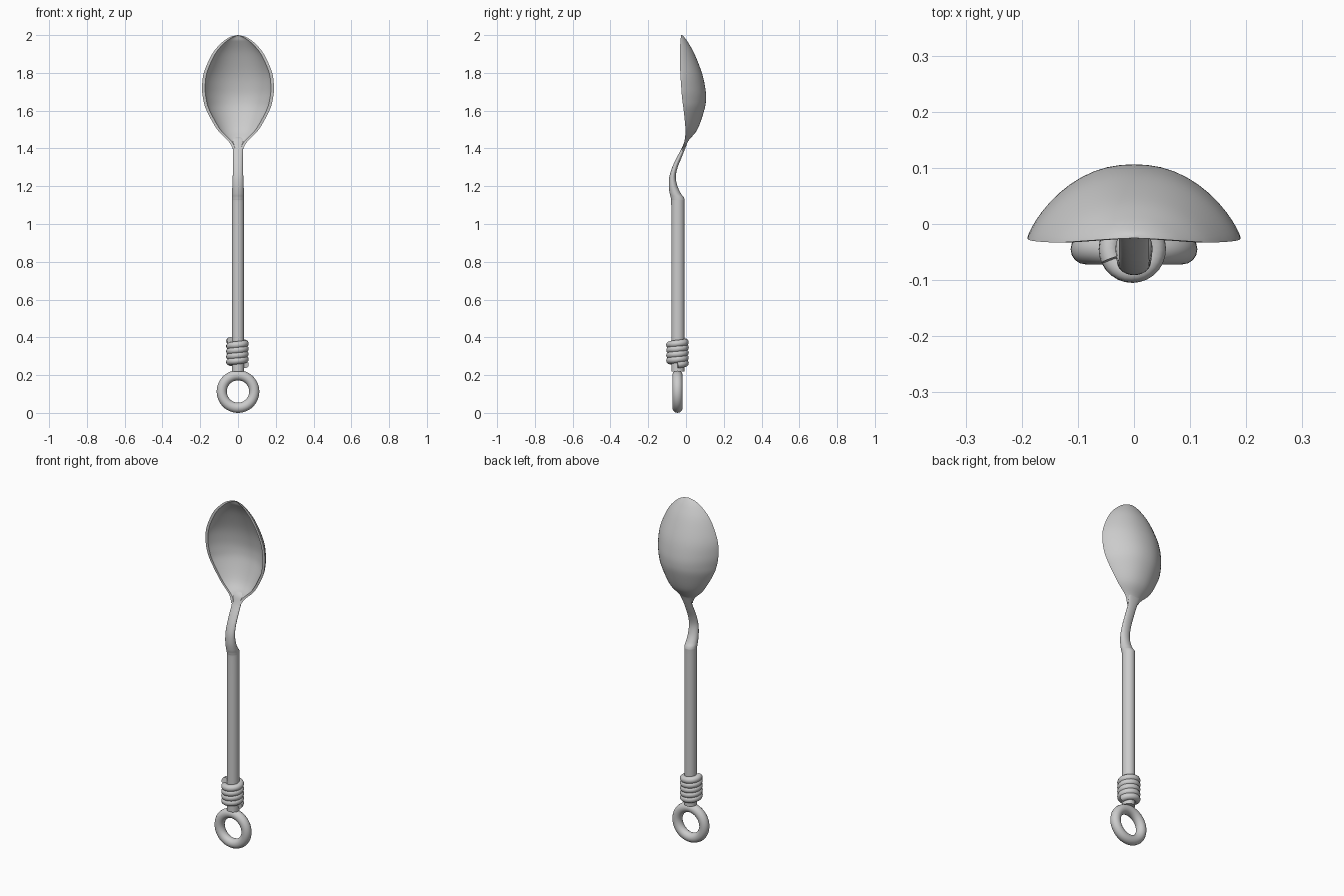
import bpy, bmesh, math
from mathutils import Vector

cube = bpy.data.objects.get("Cube")
if cube:
    bpy.data.objects.remove(cube, do_unlink=True)

metal = bpy.data.materials.new("grey_metal")
metal.use_nodes = True
GREY = (0.6, 0.6, 0.6, 1)
metal.diffuse_color = GREY
metal.node_tree.nodes["Principled BSDF"].inputs["Base Color"].default_value = GREY


def spline(rows, steps):
    """Smooth curve through rows of any width."""
    rows = [Vector(r) for r in rows]
    out = []
    for i in range(len(rows) - 1):
        p1, p2 = rows[i], rows[i + 1]
        m1 = (p2 - rows[max(i - 1, 0)]) / 2
        m2 = (rows[min(i + 2, len(rows) - 1)] - p1) / 2
        for k in range(steps):
            t = k / steps
            out.append(p1 * (2*t**3 - 3*t*t + 1) + m1 * (t**3 - 2*t*t + t)
                       + p2 * (3*t*t - 2*t**3) + m2 * (t**3 - t*t))
    return out + [rows[-1]]


def loft(name, sections, angle=50):
    """Skin closed sections and cap both ends."""
    bm = bmesh.new()
    rings = [[bm.verts.new(p) for p in s] for s in sections]
    n = len(rings[0])
    for a, b in zip(rings, rings[1:]):
        for i in range(n):
            j = (i + 1) % n
            bm.faces.new((a[i], a[j], b[j], b[i]))
    bm.faces.new(rings[0][::-1])
    bm.faces.new(rings[-1])
    bmesh.ops.remove_doubles(bm, verts=bm.verts, dist=0.0002)
    bmesh.ops.recalc_face_normals(bm, faces=bm.faces)
    mesh = bpy.data.meshes.new(name)
    bm.to_mesh(mesh)
    bm.free()
    obj = bpy.data.objects.new(name, mesh)
    bpy.context.collection.objects.link(obj)
    finish(obj, angle)


def finish(obj, angle=50):
    obj.data.materials.append(metal)
    bpy.ops.object.select_all(action='DESELECT')
    obj.select_set(True)
    bpy.context.view_layer.objects.active = obj
    bpy.ops.object.shade_smooth_by_angle(angle=math.radians(angle))


# Bowl: height, half width, rim y, back y
BOWL = [(1.40, .028, -.022, -.006), (1.44, .052, -.008, .012),
        (1.5, .110, -.003, .060), (1.6, .166, -.012, .096),
        (1.66, .184, -.02, .106), (1.72, .190, -.025, .102),
        (1.8, .181, -.03, .084), (1.9, .137, -.033, .045),
        (1.96, .086, -.03, .012), (1.99, .042, -.027, -.010),
        (2.0, 0, -.025, -.022)]


def bowl_section(row, n=24):
    z, w, rim, back = row
    w, depth = max(w, 0), back - rim
    shells = []
    for inset in (0, .016):
        wi, di = w - min(inset, w * .4), depth - min(inset, depth * .5)
        arc = []
        for k in range(n + 1):
            u = math.sin(math.pi * (k / n - .5))
            rise = max(0, 1 - abs(u) ** 2.2) ** .8
            arc.append((wi * u, rim + di * rise, z))
        shells.append(arc)
    return shells[0] + shells[1][::-1]


loft("bowl", [bowl_section(r) for r in spline(BOWL, 5)])

# Curved neck and straight handle: height, front y, back y, half width
SHAFT = [(.22, -.078, -.008, .033), (.5, -.078, -.008, .033),
         (.8, -.078, -.008, .033), (1.09, -.078, -.008, .033),
         (1.135, -.080, -.009, .033), (1.16, -.086, -.026, .032),
         (1.2, -.091, -.045, .030), (1.25, -.088, -.054, .028),
         (1.3, -.073, -.044, .027), (1.35, -.050, -.024, .027),
         (1.4, -.023, -.004, .028), (1.44, -.006, .012, .036),
         (1.46, .012, .026, .030)]


def oval(row, n=24):
    z, front, back, w = row
    return [(w * math.cos(a), (front + back) / 2 + (back - front) / 2 * math.sin(a), z)
            for a in (2 * math.pi * k / n for k in range(n))]


loft("handle_and_neck", [oval(r) for r in spline(SHAFT, 5)])

# Wire wrapped around the handle base
TURNS, PER = 4.6, 28
curve = bpy.data.curves.new("wire_wrap", 'CURVE')
curve.dimensions = '3D'
curve.bevel_depth = .019
curve.bevel_resolution = 4
curve.use_fill_caps = True
path = curve.splines.new('POLY')
count = int(TURNS * PER)
path.points.add(count)
for i, p in enumerate(path.points):
    a = 2 * math.pi * i / PER
    p.co = (.041 * math.cos(a) - .003, .041 * math.sin(a) - .045,
            .256 + .127 * i / count, 1)
wrap = bpy.data.objects.new("wire_wrap", curve)
bpy.context.collection.objects.link(wrap)
bpy.ops.object.select_all(action='DESELECT')
wrap.select_set(True)
bpy.context.view_layer.objects.active = wrap
bpy.ops.object.convert(target='MESH')
finish(bpy.context.view_layer.objects.active)

# Hanging ring
bpy.ops.mesh.primitive_torus_add(major_radius=.086, minor_radius=.027,
                                 major_segments=48, minor_segments=16,
                                 location=(0, -.045, .113),
                                 rotation=(math.pi / 2, 0, 0))
ring = bpy.context.object
ring.name = "hanging_ring"
finish(ring)
